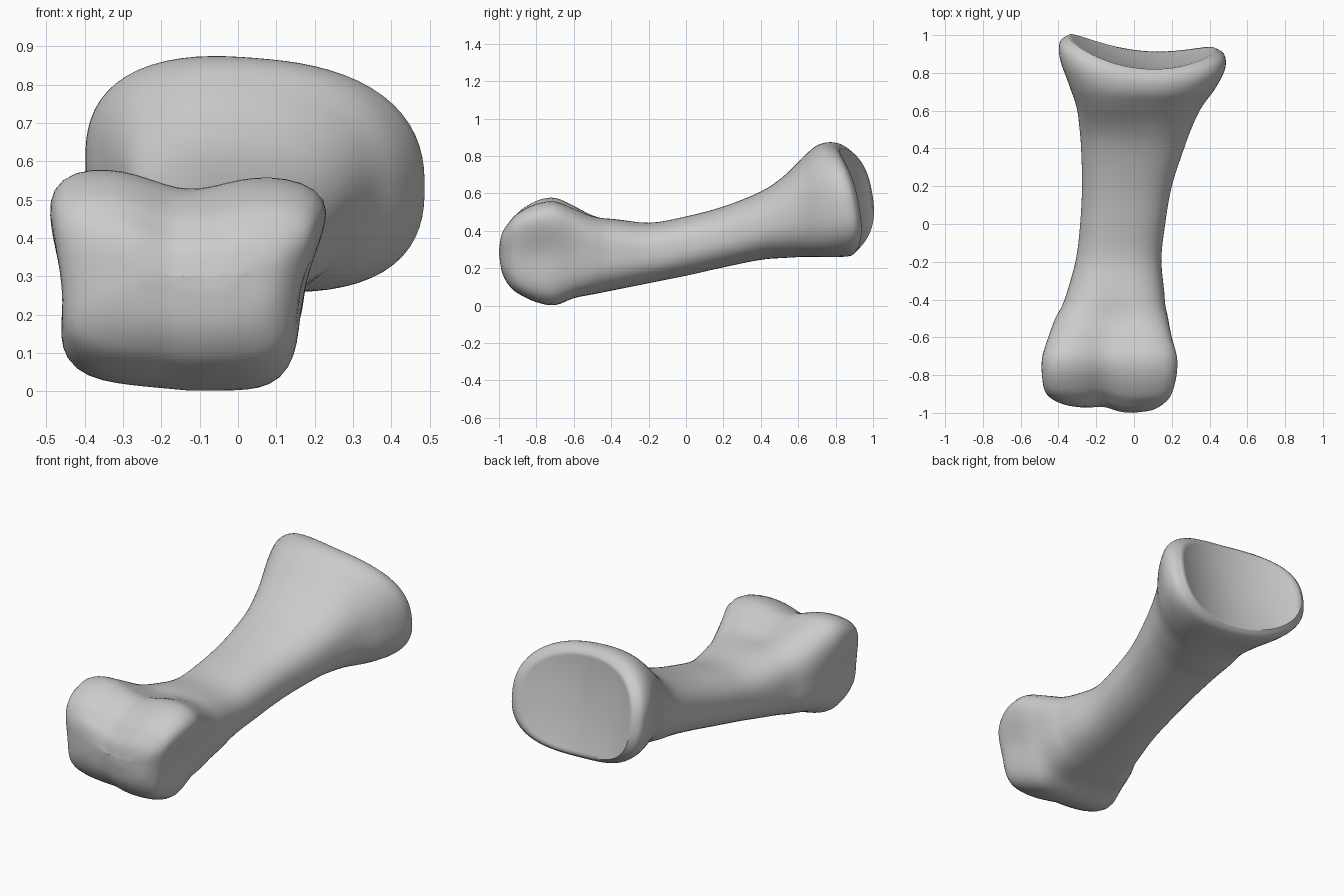
import bpy
import bmesh
from math import cos, sin, pi, exp, tanh
from mathutils import Vector

SIDES = 72
SUBSTEPS = 4

cube = bpy.data.objects.get("Cube")
if cube:
    bpy.data.objects.remove(cube, do_unlink=True)


def ramp(value, start, end):
    """Smooth step from 0 at start to 1 at end."""
    t = min(1, max(0, (value - start) / (end - start)))
    return t * t * (3 - 2 * t)


def bell(value, centre, width):
    return exp(-((value - centre) / width) ** 2)


# Sections along the bone: y, right x, left x, bottom z, top z, squareness
sections = [
    (-1.0, -.24, .04, .26, .34, 3),
    (-.985, -.365, .135, .175, .41, 3.7),
    (-.95, -.45, .19, .11, .46, 4.8),
    (-.9, -.487, .222, .065, .51, 5.5),
    (-.8, -.5, .242, .018, .56, 5.5),
    (-.7, -.495, .242, .003, .572, 5.2),
    (-.6, -.465, .222, .04, .535, 4.2),
    (-.5, -.425, .2, .06, .492, 3.3),
    (-.4, -.37, .17, .08, .47, 2.8),
    (-.2, -.31, .145, .12, .443, 2.5),
    (0, -.285, .165, .16, .477, 2.4),
    (.2, -.275, .2, .205, .53, 2.4),
    (.4, -.28, .265, .245, .61, 2.4),
    (.52, -.29, .31, .255, .69, 2.4),
    (.62, -.305, .36, .262, .785, 2.4),
    (.7, -.345, .43, .265, .845, 2.5),
    (.78, -.392, .482, .265, .868, 2.5),
    (.84, -.392, .478, .272, .863, 2.5),
    (.87, -.345, .428, .3, .838, 2.5),
]


def spline(a, b, c, d, t):
    """Smooth curve from b to c."""
    return .5 * (2 * b + (c - a) * t + (2 * a - 5 * b + 4 * c - d) * t ** 2
                 + (3 * b - a - 3 * c + d) * t ** 3)


def refined(rows):
    last = len(rows) - 1
    for i in range(last):
        near = [rows[max(0, min(last, i + k))] for k in (-1, 0, 1, 2)]
        for step in range(SUBSTEPS):
            yield [spline(*v, step / SUBSTEPS) for v in zip(*near)]
    yield rows[last]


def shape(y, x0, x1, z0, z1, u, v):
    """Place the section point (u, v) and sculpt the two ends."""
    head = 1 - ramp(y, -.7, -.3)
    base = ramp(y, .45, .75)
    x = (x0 + x1) / 2 + u * (x1 - x0) / 2
    z = (z0 + z1) / 2 + v * (z1 - z0) / 2
    # Head narrows downwards and has a shallow pit on each side
    low = max(0, 1 - z / .5) * head
    x += low * (-.11 * max(0, u) + .04 * max(0, -u))
    x -= u * .025 * bell(y, -.78, .13) * bell(z, .27, .13)
    # Groove between the two knuckles, underside lifted at the right
    up, down = max(0, v), max(0, -v)
    z -= head * up * (.045 * bell(x, -.13, .13) + .018 * u)
    z += head * down * .03 * max(0, -u)
    front = 1 - ramp(y, -.95, -.65)
    y += front * (.02 * bell(x, -.16, .07) + .012 * (1 - tanh((x + .16) / .08)))
    # Base leans over and its rim curls back at the sides
    z -= base * .035 * u
    y += ramp(y, .6, .865) * (.09 * u * u - .035 * u - .047 * v)
    return Vector((x, y, z))


def ring(row, scale=1, dish=0):
    y, x0, x1, z0, z1, n = row
    points = []
    for i in range(SIDES):
        a = 2 * pi * i / SIDES
        r = scale / (abs(cos(a)) ** n + abs(sin(a)) ** n) ** (1 / n)
        p = shape(y, x0, x1, z0, z1, r * cos(a), r * sin(a))
        p.y -= dish * (1 - scale ** 2)
        points.append(p)
    return points


# Loft: front cap, length of the bone, hollow joint face at the back
first, last = sections[0], sections[-1]
rings = [ring(first, s) for s in (.1, .4, .7)]
rings += [ring(row) for row in refined(sections)]
rings += [ring(last, s, .02) for s in (.94, .86, .75, .6, .45, .3, .15, .05)]

bm = bmesh.new()
loops = [[bm.verts.new(p) for p in points] for points in rings]
for a, b in zip(loops, loops[1:]):
    for i in range(SIDES):
        j = (i + 1) % SIDES
        bm.faces.new((a[i], a[j], b[j], b[i]))
bm.faces.new(loops[0])
bm.faces.new(loops[-1])
bmesh.ops.recalc_face_normals(bm, faces=bm.faces)

mesh = bpy.data.meshes.new("finger_bone")
bm.to_mesh(mesh)
bm.free()
bone = bpy.data.objects.new("finger_bone", mesh)
bpy.context.collection.objects.link(bone)

# Plain grey surface
grey = bpy.data.materials.new("bone_grey")
grey.use_nodes = True
colour = (.6, .6, .6, 1)
grey.diffuse_color = colour
grey.node_tree.nodes["Principled BSDF"].inputs["Base Color"].default_value = colour
mesh.materials.append(grey)

bpy.ops.object.select_all(action='DESELECT')
bone.select_set(True)
bpy.context.view_layer.objects.active = bone
bpy.ops.object.shade_smooth_by_angle(angle=pi / 3)
